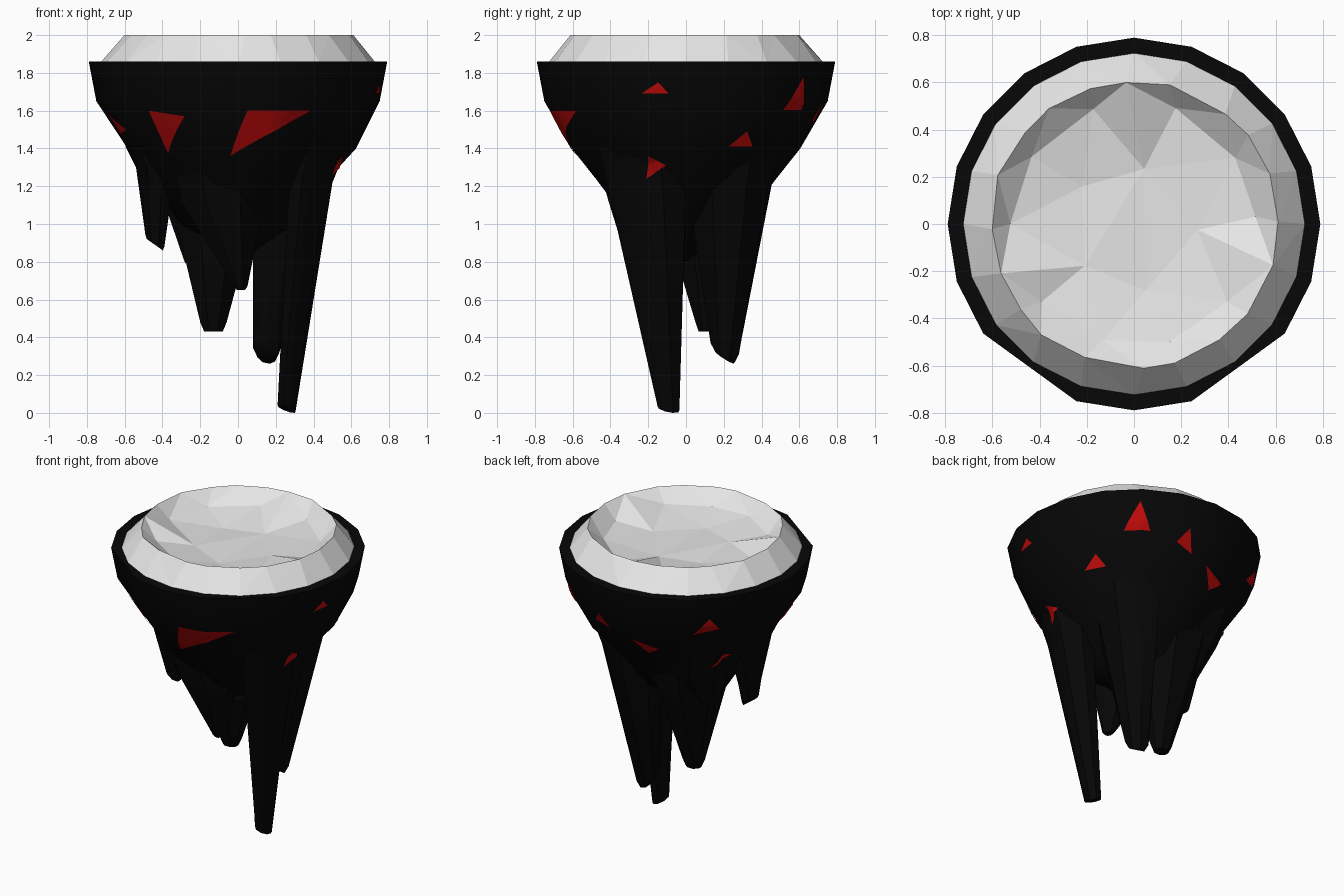
import bpy, bmesh, math, random
from mathutils import Vector, geometry
from mathutils.bvhtree import BVHTree

random.seed(5)
cube = bpy.data.objects.get("Cube")
if cube:
    bpy.data.objects.remove(cube, do_unlink=True)


def material(name, color):
    m = bpy.data.materials.new(name)
    m.use_nodes = True
    m.diffuse_color = color
    bsdf = next(n for n in m.node_tree.nodes if n.type == 'BSDF_PRINCIPLED')
    bsdf.inputs["Base Color"].default_value = color
    return m


BLACK = material("black rock", (0.002, 0.002, 0.002, 1))
RED = material("red shard", (0.5, 0.003, 0.003, 1))
WHITE = material("pale snow", (0.8, 0.8, 0.8, 1))
rock_trees = []


def finish(bm, name, mat, smooth=False):
    mesh = bpy.data.meshes.new(name)
    bm.to_mesh(mesh)
    bm.free()
    mesh.materials.append(mat)
    ob = bpy.data.objects.new(name, mesh)
    bpy.context.collection.objects.link(ob)
    if smooth:
        bpy.ops.object.select_all(action='DESELECT')
        ob.select_set(True)
        bpy.context.view_layer.objects.active = ob
        bpy.ops.object.shade_smooth_by_angle(angle=math.radians(35))


def finish_rock(bm, name):
    bmesh.ops.recalc_face_normals(bm, faces=bm.faces)
    rock_trees.append(BVHTree.FromBMesh(bm))
    finish(bm, name, BLACK, True)


def polar(deg, r, z):
    a = math.radians(deg)
    return Vector((r * math.cos(a), r * math.sin(a), z))


def bridge(bm, a, b):
    n = len(a)
    for i in range(n):
        j = (i + 1) % n
        bm.faces.new((a[i], a[j], b[j], b[i]))


def fan(bm, ring, point):
    tip = bm.verts.new(point)
    for i in range(len(ring)):
        bm.faces.new((ring[i], ring[(i + 1) % len(ring)], tip))


# Rock body: a lofted bowl with a flat lip, slightly fuller towards +x
angles = [18 * i for i in range(20) if i not in (13, 17)]
profile = [(1.86, 0.7, 0), (1.86, 0.79, 0), (1.65, 0.75, 0), (1.4, 0.605, 0.02),
           (1.23, 0.47, 0), (1.0, 0.3, 0)]
bm = bmesh.new()
rings = [[bm.verts.new(polar(a, r + lean * math.cos(math.radians(a)), z)) for a in angles]
         for z, r, lean in profile]
for a, b in zip(rings, rings[1:]):
    bridge(bm, a, b)
fan(bm, rings[-1], (0, 0, 0.8))
finish_rock(bm, "rock_body")

# Hanging spikes: octagons that grow out of the body and taper to a slanted tip
OCTAGON = [polar(45 * i + 22.5, 1 / math.cos(math.radians(22.5)), 0) for i in range(8)]


def spike(name, root, root_z, tip, tip_z, blunt, slant, end_scale):
    bm = bmesh.new()

    def ring(box, z, scale=1.0, spread=1.0, limit=2.0):
        x0, x1, y0, y1 = box
        points = []
        for p in OCTAGON:
            v = Vector(((x0 + x1) / 2 + (x1 - x0) / 2 * scale * p.x,
                        (y0 + y1) / 2 + (y1 - y0) / 2 * scale * p.y)) * spread
            if v.length > limit:
                v *= limit / v.length
            points.append(v.to_3d() + Vector((0, 0, z)))
        return points

    lift = [slant[0] * p.x + slant[1] * p.y for p in OCTAGON]
    low, end = ring(tip, tip_z + blunt), ring(tip, tip_z, end_scale)
    for p, q, dz in zip(low, end, lift):
        p.z += dz - min(lift)
        q.z += dz - min(lift)
    rows = [ring(root, 1.41, 1, 1.2, 0.595), ring(root, root_z, 1, 1, 0.54), low, end]
    rows = [[bm.verts.new(p) for p in row] for row in rows]
    for a, b in zip(rows, rows[1:]):
        bridge(bm, a, b)
    bm.faces.new(rows[-1])
    x0, x1, y0, y1 = root
    fan(bm, rows[0], ((x0 + x1) * 0.4, (y0 + y1) * 0.4, 1.5))
    finish_rock(bm, name)


spike("long_spike", (0.27, 0.5, -0.42, 0.0), 1.22, (0.21, 0.305, -0.15, -0.035), 0, 0.01, (-0.015, -0.01), 0.9)
spike("back_spike", (0.08, 0.42, 0.0, 0.46), 1.24, (0.08, 0.22, 0.13, 0.28), 0.26, 0.05, (-0.01, -0.03), 0.65)
spike("middle_spike", (-0.36, 0.12, -0.15, 0.4), 1.15, (-0.2, -0.06, 0.05, 0.16), 0.43, 0.05, (0, 0), 0.7)
spike("front_spike", (-0.3, 0.14, -0.41, -0.05), 1.12, (-0.02, 0.05, -0.27, -0.18), 0.65, 0.02, (0, 0), 0.6)
spike("side_spike", (-0.56, -0.33, -0.25, 0.1), 1.3, (-0.49, -0.39, -0.12, -0.02), 0.86, 0.02, (-0.03, 0), 0.85)
spike("short_spike", (-0.42, -0.08, 0.0, 0.42), 1.2, (-0.29, -0.21, 0.04, 0.14), 0.79, 0.03, (0, 0), 0.7)

# Snow cap: faceted sloping rim around a shallow irregular bowl
bm = bmesh.new()
count = 20
base = [bm.verts.new(polar(18 * i, 0.728, 1.855)) for i in range(count)]
crest = [bm.verts.new(polar(18 * i + random.uniform(-4, 4),
                            0.607 + random.uniform(-0.008, 0.008), 2.0)) for i in range(count)]
bridge(bm, base, crest)
bmesh.ops.triangulate(bm, faces=bm.faces[:])
verts = list(crest)
for n, r, z, jitter in ((10, 0.52, 1.915, 0.01), (5, 0.25, 1.875, 0.04)):
    for i in range(n):
        turn = 360 / n * (i + random.uniform(-0.12, 0.12))
        verts.append(bm.verts.new(polar(turn, r + random.uniform(-jitter, jitter),
                                        z + random.uniform(-0.01, 0.01))))
loop = [(i, (i + 1) % count) for i in range(count)]
result = geometry.delaunay_2d_cdt([v.co.xy for v in verts], loop, [], 1, 1e-6)
for tri in result[2]:
    bm.faces.new([verts[result[3][i][0]] for i in tri])
bmesh.ops.recalc_face_normals(bm, faces=bm.faces)
if sum(f.normal.z for f in bm.faces) < 0:
    bmesh.ops.reverse_faces(bm, faces=bm.faces)
finish(bm, "snow_cap", WHITE)

# Red shards: thin triangles wrapped onto the rock, corners as (angle, height)
shards = [
    ((-133, 1.6), (-114, 1.57), (-132, 1.37)),
    ((-86, 1.6), (-56, 1.6), (-94, 1.36)),
    ((193, 1.6), (205, 1.5), (191, 1.46)),
    ((-18, 1.69), (-11, 1.75), (-7, 1.69)),
    ((-20, 1.36), (-11, 1.31), (-23, 1.24)),
    ((21, 1.41), (29, 1.49), (34, 1.41)),
    ((45, 1.6), (53, 1.78), (58, 1.6)),
    ((72, 1.56), (78, 1.65), (82, 1.52)),
    ((93, 1.49), (110, 1.44), (102, 1.38)),
    ((128, 1.58), (136, 1.71), (142, 1.62)),
    ((140, 1.26), (150, 1.36), (157, 1.34)),
]
STEPS = 8


def wrap(deg, z):
    out = polar(deg, 1, 0)
    hits = [t.ray_cast(out * 2 + Vector((0, 0, z)), -out) for t in rock_trees]
    nearest = min((h for h in hits if h[0]), key=lambda h: h[3])
    return nearest[0] + out * 0.007


bm = bmesh.new()
for a, b, c in shards:
    grid = {}
    for i in range(STEPS + 1):
        for j in range(STEPS + 1 - i):
            u, v = i / STEPS, j / STEPS
            deg, z = (a[k] + (b[k] - a[k]) * u + (c[k] - a[k]) * v for k in (0, 1))
            grid[i, j] = bm.verts.new(wrap(deg, z))
    for i in range(STEPS):
        for j in range(STEPS - i):
            tris = [((i, j), (i + 1, j), (i, j + 1))]
            if i + j < STEPS - 1:
                tris.append(((i + 1, j), (i + 1, j + 1), (i, j + 1)))
            for tri in tris:
                f = bm.faces.new([grid[k] for k in tri])
                f.normal_update()
                if f.normal.xy.dot(f.calc_center_median().xy) < 0:
                    f.normal_flip()
finish(bm, "red_shards", RED, True)
